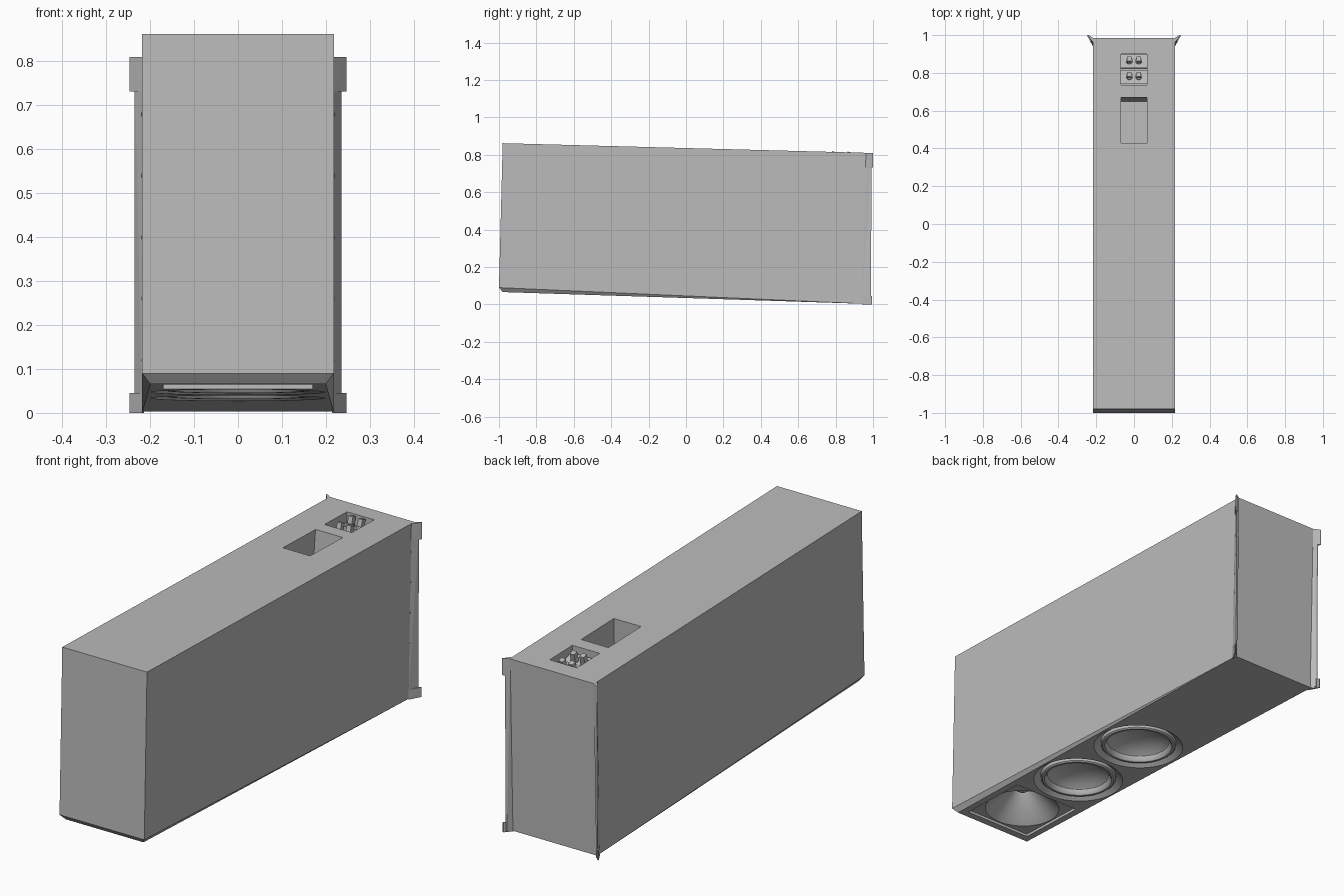
import bpy, bmesh, math
from mathutils import Matrix, Vector

if "Cube" in bpy.data.objects:
    bpy.data.objects.remove(bpy.data.objects["Cube"])

GREY = (0.5, 0.5, 0.5, 1)
grey = bpy.data.materials.new("plain_grey")
grey.use_nodes = True
grey.diffuse_color = GREY
grey.node_tree.nodes["Principled BSDF"].inputs["Base Color"].default_value = GREY


def finish(name, bm, smooth=False, matrix=Matrix()):
    mesh = bpy.data.meshes.new(name)
    bm.transform(matrix)
    bm.to_mesh(mesh)
    bm.free()
    mesh.materials.append(grey)
    obj = bpy.data.objects.new(name, mesh)
    bpy.context.collection.objects.link(obj)
    bpy.ops.object.select_all(action='DESELECT')
    obj.select_set(True)
    bpy.context.view_layer.objects.active = obj
    if smooth:
        bpy.ops.object.shade_smooth_by_angle(angle=math.radians(30))
    return obj


def hull(name, points, matrix=Matrix()):
    """Solid convex part around a few corner points."""
    bm = bmesh.new()
    for p in points:
        bm.verts.new(p)
    bmesh.ops.convex_hull(bm, input=bm.verts[:])
    bmesh.ops.dissolve_limit(bm, angle_limit=0.002, verts=bm.verts[:], edges=bm.edges[:])
    bmesh.ops.recalc_face_normals(bm, faces=bm.faces[:])
    return finish(name, bm, False, matrix)


def box(name, x, y0, y1, z0, z1, matrix=Matrix()):
    return hull(name, [(sx * x, y, z) for sx in (-1, 1) for y in (y0, y1) for z in (z0, z1)], matrix)


def cylinder(name, radius, z0, z1, matrix, sides=48):
    bm = bmesh.new()
    bmesh.ops.create_cone(bm, cap_ends=True, segments=sides, radius1=radius, radius2=radius,
                          depth=z1 - z0, matrix=Matrix.Translation((0, 0, (z0 + z1) / 2)))
    return finish(name, bm, True, matrix)


def revolve(name, profile, matrix):
    """Round open part whose visible side faces down."""
    bm = bmesh.new()
    verts = [bm.verts.new((r, 0, z)) for r, z in profile]
    edges = [bm.edges.new(pair) for pair in zip(verts, verts[1:])]
    bmesh.ops.spin(bm, geom=verts + edges, axis=(0, 0, 1), cent=(0, 0, 0),
                   angle=math.tau, steps=48, use_duplicate=False)
    bmesh.ops.remove_doubles(bm, verts=bm.verts[:], dist=1e-4)
    bmesh.ops.recalc_face_normals(bm, faces=bm.faces[:])
    if sum(f.normal.z * f.calc_area() for f in bm.faces) > 0:
        bmesh.ops.reverse_faces(bm, faces=bm.faces[:])
    return finish(name, bm, True, matrix)


def cut(target, cutter):
    cutter.hide_render = True
    bpy.context.view_layer.objects.active = target
    mod = target.modifiers.new("cut", 'BOOLEAN')
    mod.operation = 'DIFFERENCE'
    mod.solver = 'EXACT'
    mod.object = cutter
    bpy.ops.object.modifier_apply(modifier=mod.name)
    bpy.data.objects.remove(cutter)


# Tapered cabinet with a chamfered lower front edge
W = 0.218
profile = [(W, 0.985, 0.81), (W, -0.98, 0.862), (W, -1, 0.09), (0.2, -0.98, 0.066), (W, 0.965, 0.003)]
cabinet = hull("cabinet", [(s * x, y, z) for s in (-1, 1) for x, y, z in profile])


# Local frames lying on the sloping underside and top
def on_slope(y, start, end):
    (_, y0, z0), (_, y1, z1) = start, end
    slope = (z1 - z0) / (y1 - y0)
    return Matrix.Translation((0, y, z0 + (y - y0) * slope)) @ Matrix.Rotation(math.atan(slope), 4, 'X')


def underside(y):
    return on_slope(y, profile[3], profile[4])


def top(y):
    return on_slope(y, profile[1], profile[0])


# Two round drivers set into the underside
driver = [(0.198, 0), (0.168, 0.022), (0.166, 0.008), (0.16, 0.003), (0.15, 0.003), (0.143, 0.01),
          (0.138, 0.026), (0.115, 0.043), (0.08, 0.058), (0.04, 0.067), (0, 0.07)]
for label, y in (("rear", 0.03), ("middle", -0.387)):
    cut(cabinet, cylinder("driver_hole", 0.198, -0.05, 0.09, underside(y)))
    revolve(label + "_driver", driver, underside(y))

# Conical horn in a shallow square recess
horn_place = underside(-0.775)
cut(cabinet, box("horn_recess", 0.17, -0.17, 0.17, -0.05, 0.012, horn_place))
cut(cabinet, cylinder("horn_hole", 0.164, -0.04, 0.14, horn_place))
revolve("horn", [(0.164, 0.012), (0.15, 0.022), (0.055, 0.108), (0.045, 0.125), (0.034, 0.125),
                 (0.03, 0.108), (0.018, 0.1), (0, 0.098)], horn_place)

# Handle pocket with a slightly leaning rear wall
cut(cabinet, hull("handle_pocket", [(s * 0.07, y, z) for s in (-1, 1) for y, z in
                                    ((-0.12, 0.05), (0.123, 0.05), (0.12, 0), (0.104, -0.2), (-0.12, -0.2))],
                  top(0.55)))

# Connector pocket holding two stepped panels with paired sockets
panel_place = top(0.818)
cut(cabinet, box("connector_pocket", 0.07, -0.083, 0.083, -0.07, 0.05, panel_place))
for row, y in (("front", -0.075), ("rear", 0.008)):
    hull(row + "_connector_panel", [(s * 0.0695, y + dy, z) for s in (-1, 1) for dy, z in
                                    ((0, -0.07), (0, -0.03), (0.074, -0.05), (0.074, -0.07))], panel_place)
    for side, x in (("right", -0.025), ("left", 0.025)):
        place = panel_place @ Matrix.Translation((x, y + 0.038, -0.042)) @ Matrix.Rotation(-0.25, 4, 'X')
        cylinder(f"{row}_{side}_socket", 0.018, 0, 0.012, place, 20)
        box(f"{row}_{side}_plug", 0.011, -0.012, 0.012, 0.01, 0.045, place)


# Flared rear flanges with wider corner tabs
def flange(name, s, z0, z1, reach, back):
    points = []
    for z in (z0, z1):
        lean = 0.02 * (z / 0.81 - 1)
        points += [(s * x, y, z) for x, y in ((W - 0.004, 0.984 + lean), (W, 0.962 + lean),
                                              (reach, back + lean / 4), (reach - 0.006, back + lean / 4))]
    hull(name, points)


for side, s in (("right", -1), ("left", 1)):
    flange(side + "_flange", s, 0.004, 0.808, 0.236, 0.993)
    flange(side + "_lower_tab", s, 0, 0.045, 0.247, 1)
    flange(side + "_upper_tab", s, 0.732, 0.81, 0.247, 1)
    # Small fasteners down the cabinet edge
    for i in range(5):
        z = 0.12 + i * 0.14
        turn = Matrix.Translation((s * W, 0.95 + 0.02 * z, z)) @ Matrix.Rotation(s * math.pi / 2, 4, 'Y')
        cylinder(f"{side}_fastener_{i + 1}", 0.006, -0.002, 0.002, turn, 12)
